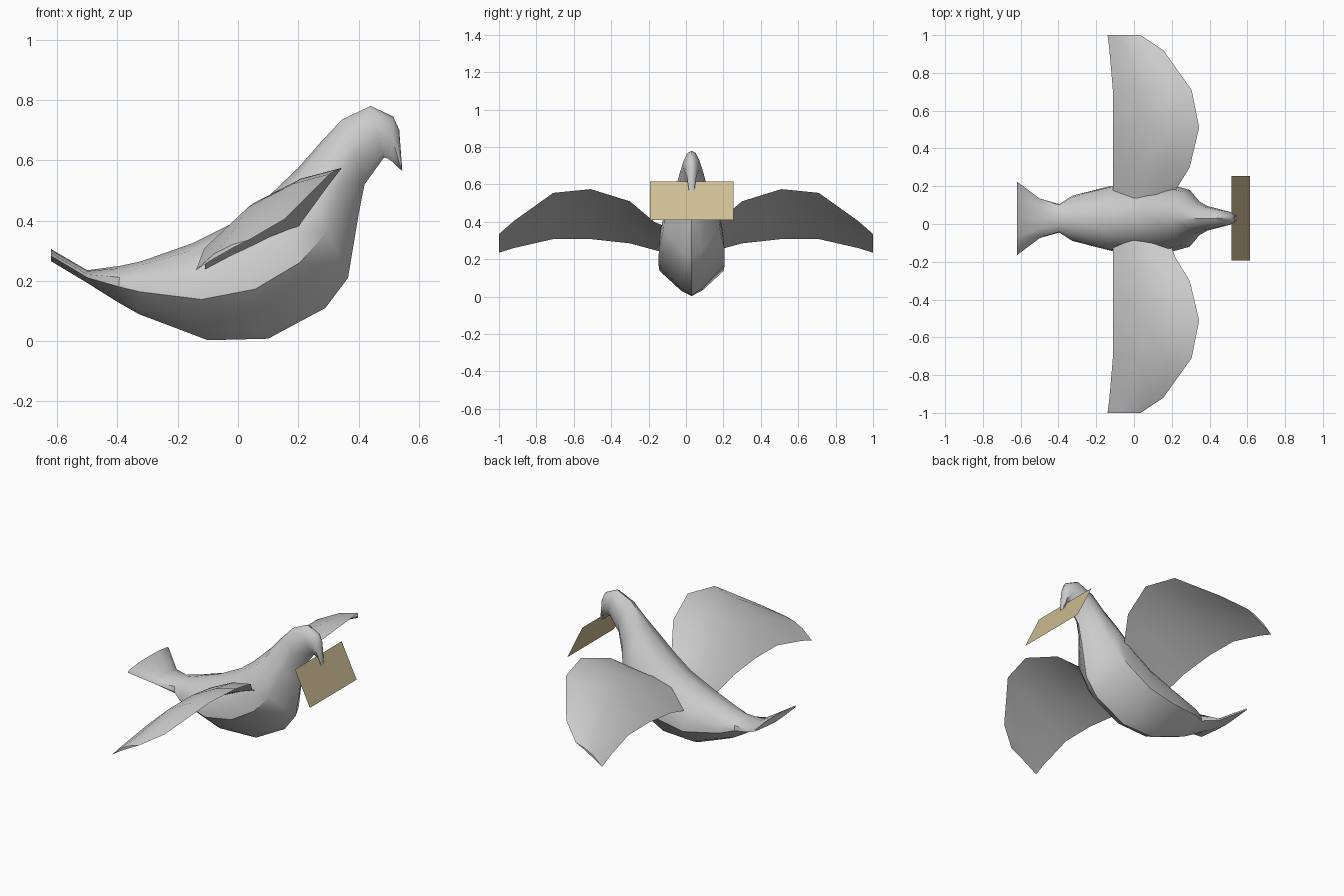
import bpy, bmesh, math

if "Cube" in bpy.data.objects:
    bpy.data.objects.remove(bpy.data.objects["Cube"])


def loft(name, rings, angle=35):
    """Skin a list of equal-length closed rings and cap both ends."""
    bm = bmesh.new()
    rows = [[bm.verts.new(p) for p in ring] for ring in rings]
    n = len(rows[0])
    for a, b in zip(rows, rows[1:]):
        for i in range(n):
            j = (i + 1) % n
            bm.faces.new((a[i], a[j], b[j], b[i]))
    bm.faces.new(rows[0])
    bm.faces.new(rows[-1])
    bmesh.ops.recalc_face_normals(bm, faces=bm.faces)
    mesh = bpy.data.meshes.new(name)
    bm.to_mesh(mesh)
    bm.free()
    obj = bpy.data.objects.new(name, mesh)
    bpy.context.collection.objects.link(obj)
    bpy.ops.object.select_all(action='DESELECT')
    bpy.context.view_layer.objects.active = obj
    obj.select_set(True)
    bpy.ops.object.shade_smooth_by_angle(angle=math.radians(angle))
    return obj


# Body from tail to beak: back point (x, z), belly point (x, z), half width
BODY_Y = 0.03
stations = [
    (-.62, .305, -.62, .265, .195),
    (-.50, .235, -.50, .193, .105),
    (-.39, .25, -.40, .13, .075),
    (-.32, .265, -.33, .09, .12),
    (-.15, .325, -.10, .003, .172),
    (.00, .40, .10, .008, .177),
    (.09, .47, .29, .11, .175),
    (.20, .575, .365, .21, .15),
    (.27, .655, .40, .42, .09),
    (.345, .735, .42, .52, .065),
    (.44, .78, .485, .61, .045),
    (.515, .745, .497, .605, .035),
    (.535, .70, .512, .595, .025),
    (.545, .565, .538, .57, .015),
]
# Half cross-section: height fraction, width fraction
half = [(0, 0), (.09, .33), (.42, 1), (.68, .95), (.93, .5), (1, 0)]
section = half + [(t, -w) for t, w in half[-2:0:-1]]
loft("bird_body", [
    [(bx + (tx - bx) * t, BODY_Y + hw * w, bz + (tz - bz) * t) for t, w in section]
    for tx, tz, bx, bz, hw in stations], 40)

# Wings: span y, leading edge (x, z), trailing edge (x, z), camber
ribs = [
    (.04, .17, .34, -.11, .215, .05),
    (.17, .215, .40, -.11, .25, .055),
    (.30, .295, .51, -.11, .285, .055),
    (.51, .345, .575, -.11, .308, .055),
    (.71, .305, .555, -.112, .308, .05),
    (.92, .155, .405, -.13, .26, .035),
    (1.0, .035, .335, -.14, .235, .02),
]


def wing(name, side):
    rings = []
    for y, lx, lz, tx, tz, c in ribs:
        # trailing edge, upper surface, leading edge, lower surface
        pts = [(0, 0), (.35, c), (.7, c * .8), (1, 0), (.7, c * .2), (.3, c * .2)]
        rings.append([(tx + (lx - tx) * f, side * y, tz + (lz - tz) * f + up)
                      for f, up in pts])
    return loft(name, rings)


wing("left_wing", 1)
wing("right_wing", -1)

# Card carried in the beak
mesh = bpy.data.meshes.new("carried_card")
mesh.from_pydata([(.515, -.193, .615), (.615, -.193, .41),
                  (.615, .253, .41), (.515, .253, .615)], [], [(0, 1, 2, 3)])
card = bpy.data.objects.new("carried_card", mesh)
bpy.context.collection.objects.link(card)
tan = bpy.data.materials.new("card_tan")
tan.diffuse_color = (.62, .52, .30, 1)
tan.use_nodes = True
tan.node_tree.nodes["Principled BSDF"].inputs["Base Color"].default_value = tan.diffuse_color
mesh.materials.append(tan)
